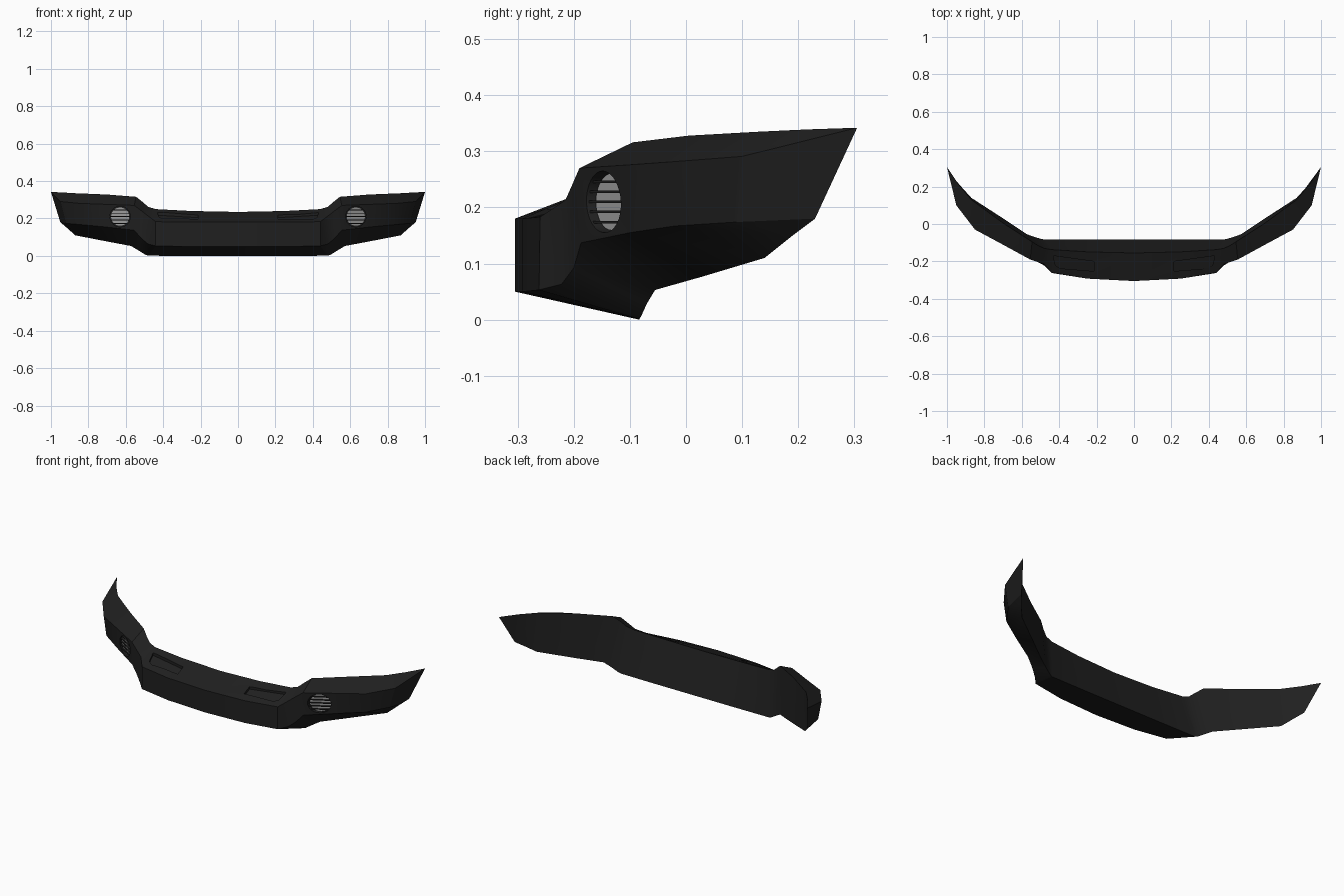
import bpy, bmesh, math

if "Cube" in bpy.data.objects:
    bpy.data.objects.remove(bpy.data.objects["Cube"])


def material(name, v):
    m = bpy.data.materials.new(name)
    m.diffuse_color = (v, v, v, 1)
    m.use_nodes = True
    m.node_tree.nodes["Principled BSDF"].inputs["Base Color"].default_value = m.diffuse_color
    return m


BLACK = material("black_plastic", 0.014)
LENS = material("lens_grey", 0.35)


def make(name, verts, faces, mat):
    me = bpy.data.meshes.new(name)
    bm = bmesh.new()
    vs = [bm.verts.new(v) for v in verts]
    for f in faces:
        bm.faces.new([vs[i] for i in f])
    bmesh.ops.remove_doubles(bm, verts=bm.verts, dist=1e-5)
    bmesh.ops.recalc_face_normals(bm, faces=bm.faces)
    bm.to_mesh(me)
    bm.free()
    me.materials.append(mat)
    ob = bpy.data.objects.new(name, me)
    bpy.context.collection.objects.link(ob)
    return ob


def prism(name, a, b, mat=BLACK):
    n = len(a)
    faces = [list(range(n)), list(range(n, 2 * n))]
    faces += [[i, (i + 1) % n, n + (i + 1) % n, n + i] for i in range(n)]
    return make(name, a + b, faces, mat)


# bumper half sections: back top, front ridge, front bottom crease, back bottom
S = [
    [(0, -.155, .235), (0, -.305, .18), (0, -.305, .05), (0, -.083, 0)],
    [(.25, -.149, .24), (.25, -.292, .18), (.25, -.292, .05), (.25, -.083, 0)],
    [(.44, -.137, .25), (.44, -.26, .183), (.44, -.262, .053), (.48, -.083, .001)],
    [(.48, -.13, .262), (.48, -.215, .213), (.48, -.222, .063), (.495, -.08, .006)],
    [(.51, -.117, .288), (.515, -.203, .24), (.515, -.2, .092), (.53, -.07, .028)],
    [(.545, -.095, .316), (.555, -.19, .27), (.555, -.187, .137), (.572, -.055, .053)],
    [(.70, .005, .328), (.72, -.1, .276), (.71, -.1, .155), (.70, .03, .077)],
    [(.87, .13, .335), (.85, -.03, .281), (.84, -.02, .167), (.87, .14, .11)],
    [(.94, .215, .339), (.95, .1, .291), (.92, .09, .174), (.915, .19, .15)],
    [(1, .305, .342), (1, .305, .342), (.95, .23, .18), (.95, .23, .18)],
]
S = [[(-x, y, z) for x, y, z in s] for s in reversed(S[1:])] + S
last = len(S) - 1
verts, faces = [], []
for s in S:
    verts += s
for i in range(last):
    for j in range(4):
        k = (j + 1) % 4
        f = [i * 4 + j, i * 4 + k, i * 4 + 4 + k, i * 4 + 4 + j]
        if j == 0 and i == 0:          # pointed tips collapse to triangles
            f = [0, 5, 4]
        elif j == 0 and i == last - 1:
            f = [i * 4, i * 4 + 1, i * 4 + 4]
        elif j == 2 and i == 0:
            f = [2, 7, 6]
        elif j == 2 and i == last - 1:
            f = [i * 4 + 2, i * 4 + 3, i * 4 + 6]
        faces.append(f)
bumper = make("bumper_body", verts, faces, BLACK)


def top_z(y):          # slope of the centre step
    return .18 + (y + .285) * .45


def lamp_y(x):         # slant of the wing face at the lamp
    return -.15 + (x - .63) * .5625


LX, LZ, R = .63, .21, .055


def lamp_ring(s, r, d):
    pts = []
    for i in range(32):
        a = i * math.tau / 32
        x = LX + r * math.cos(a)
        pts.append((s * x, lamp_y(x) + d, LZ + r * math.sin(a)))
    return pts


cutters = []
for s, side in ((1, "right"), (-1, "left")):
    # step pad pockets on the centre top
    pad = [(.215, -.2), (.215, -.252), (.395, -.237), (.42, -.222), (.432, -.17)]
    cutters.append(prism("pocket_cutter",
                         [(s * x, y, top_z(y) - .014) for x, y in pad],
                         [(s * x, y, top_z(y) + .06) for x, y in pad]))
    # fog lamp hole, lens and louvres
    cutters.append(prism("lamp_cutter", lamp_ring(s, R, .028), lamp_ring(s, R, -.06)))
    prism("fog_lamp_lens_" + side, lamp_ring(s, .051, .029), lamp_ring(s, .051, .018), LENS)
    for k in range(-2, 3):
        z = LZ + k * .018
        w = math.sqrt(R ** 2 - (k * .018) ** 2)

        def strip(d):
            return [(s * (LX + a * w), lamp_y(LX + a * w) + d, z + b * .0022)
                    for a, b in ((-1, -1), (1, -1), (1, 1), (-1, 1))]
        prism("fog_lamp_louvre_" + side, strip(.008), strip(.02))

# cut the recesses
bpy.context.view_layer.objects.active = bumper
for c in cutters:
    c.hide_render = True
    m = bumper.modifiers.new("recess", "BOOLEAN")
    m.operation = "DIFFERENCE"
    m.solver = "EXACT"
    m.object = c
    bpy.ops.object.modifier_apply(modifier=m.name)
for c in cutters:
    bpy.data.objects.remove(c)

bpy.ops.object.select_all(action="DESELECT")
bumper.select_set(True)
bpy.ops.object.shade_smooth_by_angle(angle=math.radians(25))
